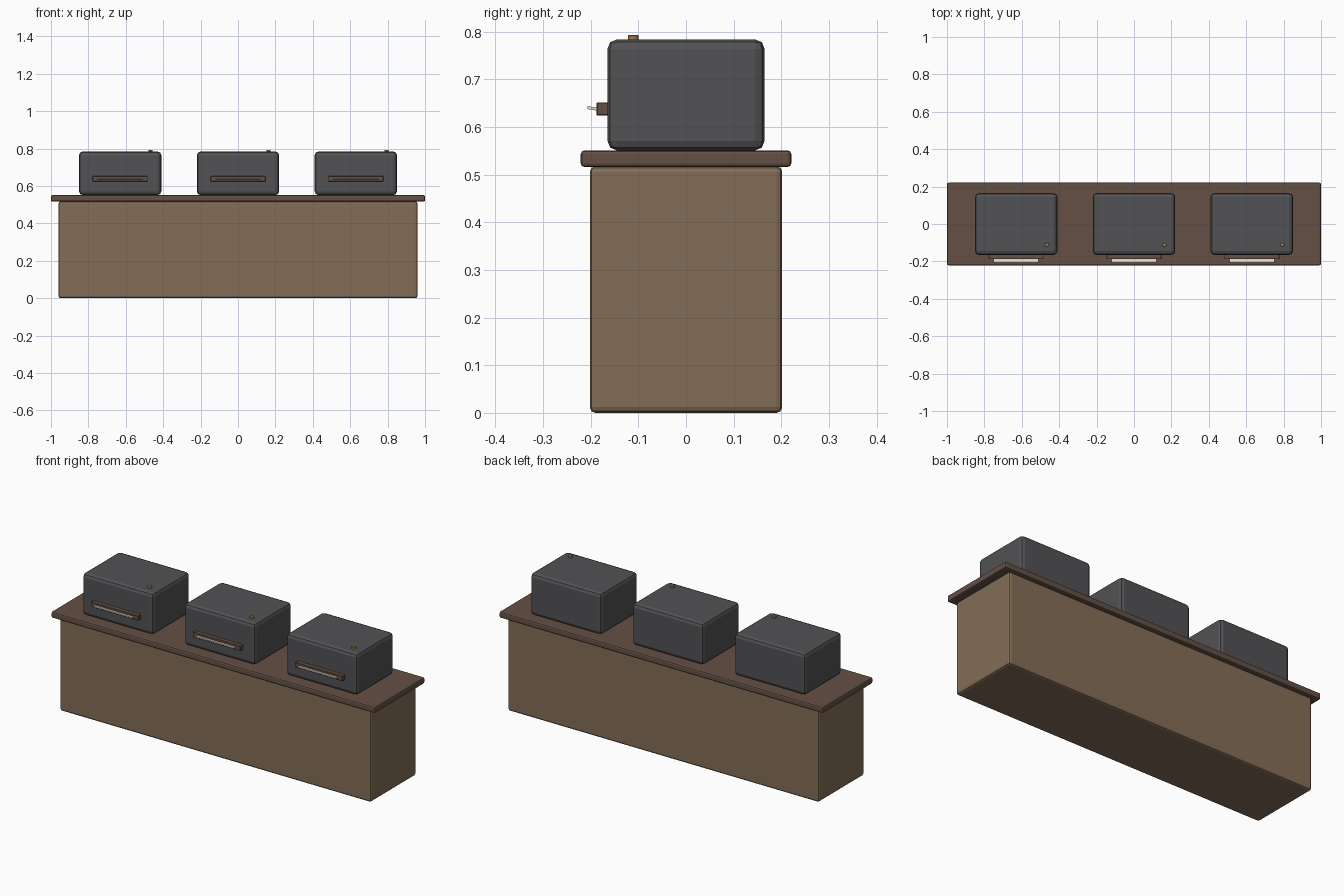
import bpy
import math

if "Cube" in bpy.data.objects:
    bpy.data.objects.remove(bpy.data.objects["Cube"])


def material(name, rgb):
    m = bpy.data.materials.new(name)
    m.diffuse_color = (*rgb, 1)
    m.use_nodes = True
    m.node_tree.nodes["Principled BSDF"].inputs["Base Color"].default_value = m.diffuse_color
    return m


WOOD = material("wood", (0.23, 0.155, 0.095))
DARK_WOOD = material("dark_wood", (0.13, 0.08, 0.06))
METAL = material("dark_metal", (0.085, 0.085, 0.09))
BRASS = material("brass", (0.35, 0.22, 0.07))
PAPER = material("paper", (0.75, 0.7, 0.6))


def finish(obj, name, mat, bevel=0.0, segments=2):
    obj.name = name
    obj.data.materials.append(mat)
    if bevel:
        b = obj.modifiers.new("Bevel", 'BEVEL')
        b.width = bevel
        b.segments = segments
    return obj


def box(name, x, y, z, mat, bevel=0.0, segments=2, tilt=0.0):
    """Box from (min, max) pairs on each axis."""
    spans = (x, y, z)
    bpy.ops.mesh.primitive_cube_add(
        size=1, location=[(a + b) / 2 for a, b in spans], rotation=(tilt, 0, 0))
    obj = bpy.context.object
    obj.scale = [b - a for a, b in spans]
    bpy.ops.object.transform_apply(location=False, rotation=False, scale=True)
    return finish(obj, name, mat, bevel, segments)


# Counter
box("counter_base", (-0.96, 0.96), (-0.202, 0.202), (0, 0.518), WOOD, 0.012)
box("counter_top", (-1, 1), (-0.221, 0.221), (0.516, 0.551), DARK_WOOD, 0.008)

# Three machines, each with a slot frame, paper sheet and button
for i, cx in enumerate((-0.63, 0, 0.63), 1):
    box(f"machine_body_{i}", (cx - 0.22, cx + 0.22), (-0.165, 0.165),
        (0.551, 0.784), METAL, 0.02)
    box(f"slot_frame_{i}", (cx - 0.147, cx + 0.147), (-0.188, -0.16),
        (0.624, 0.652), DARK_WOOD, 0.002, 1)
    box(f"paper_sheet_{i}", (cx - 0.12, cx + 0.12), (-0.207, -0.165),
        (0.6345, 0.6405), PAPER, tilt=math.radians(-9))
    bpy.ops.mesh.primitive_cylinder_add(
        vertices=16, radius=0.011, depth=0.014, location=(cx + 0.163, -0.111, 0.786))
    finish(bpy.context.object, f"button_{i}", BRASS, 0.0015, 1)
